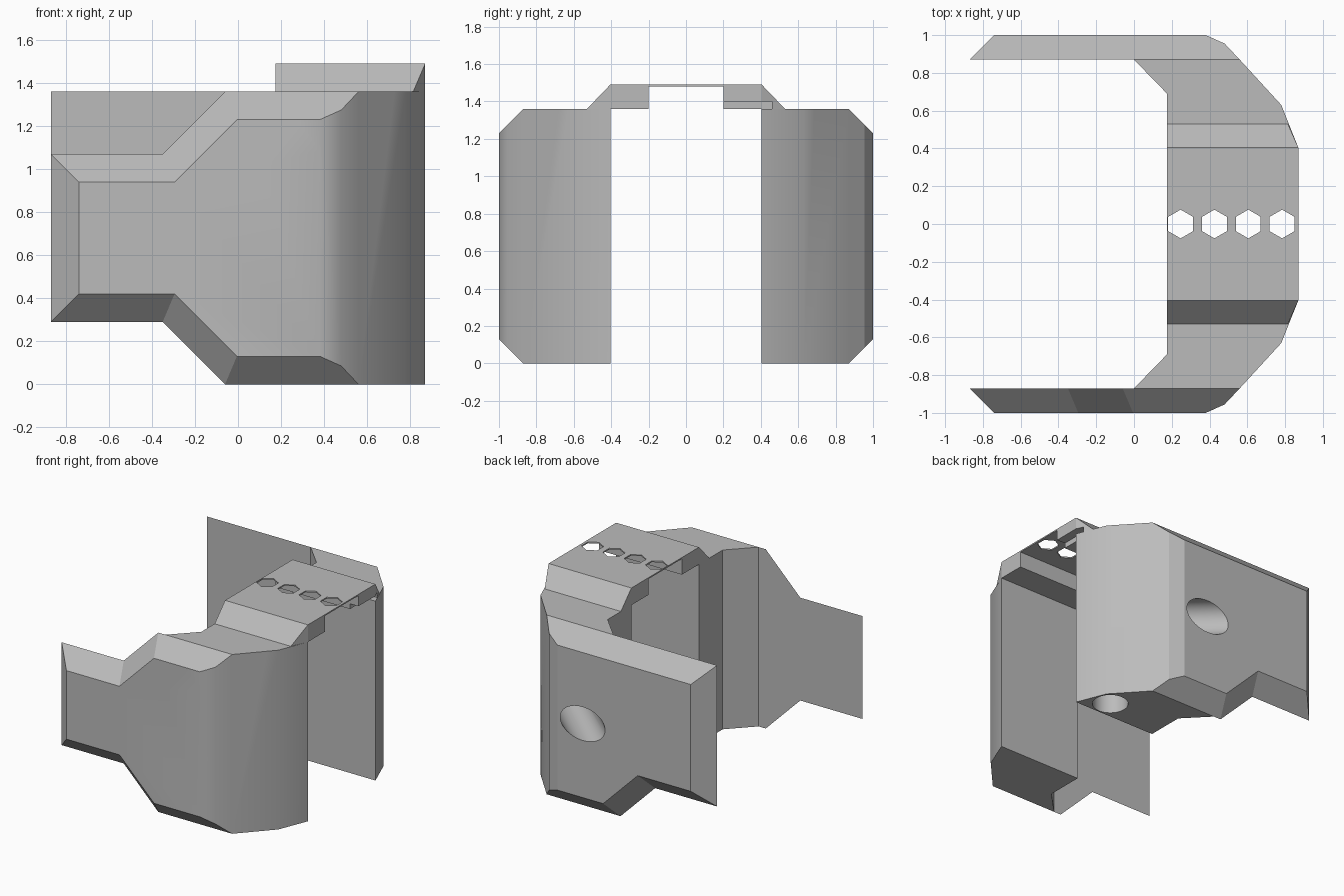
import bpy, bmesh, math
from mathutils import Vector

if "Cube" in bpy.data.objects:
    bpy.data.objects.remove(bpy.data.objects["Cube"], do_unlink=True)

grey = bpy.data.materials.new("plain_grey")
grey.use_nodes = True
colour = (0.5, 0.5, 0.5, 1)
grey.diffuse_color = colour
grey.node_tree.nodes["Principled BSDF"].inputs["Base Color"].default_value = colour


def loft(name, *rings):
    """Closed solid through matching rings of 3D points."""
    bm = bmesh.new()
    loops = [[bm.verts.new(p) for p in ring] for ring in rings]
    n = len(loops[0])
    for a, b in zip(loops, loops[1:]):
        for i in range(n):
            j = (i + 1) % n
            bm.faces.new((a[i], a[j], b[j], b[i]))
    bm.faces.new(loops[0])
    bm.faces.new(loops[-1])
    bmesh.ops.recalc_face_normals(bm, faces=bm.faces)
    mesh = bpy.data.meshes.new(name)
    bm.to_mesh(mesh)
    bm.free()
    mesh.materials.append(grey)
    ob = bpy.data.objects.new(name, mesh)
    bpy.context.collection.objects.link(ob)
    return ob


def plan(name, pts, z0, z1):
    return loft(name, *[[(x, y, z) for x, y in pts] for z in (z0, z1)])


def rod(name, start, end, radius, sides=48):
    start, end = Vector(start), Vector(end)
    turn = (end - start).to_track_quat('Z', 'Y')
    angles = [2 * math.pi * i / sides for i in range(sides)]
    ring = [turn @ Vector((radius * math.sin(a), radius * math.cos(a), 0)) for a in angles]
    return loft(name, [start + p for p in ring], [end + p for p in ring])


def combine(ob, cutter, operation):
    """Apply a boolean and discard the helper."""
    bpy.ops.object.select_all(action='DESELECT')
    bpy.context.view_layer.objects.active = ob
    ob.select_set(True)
    mod = ob.modifiers.new("cut", 'BOOLEAN')
    mod.object, mod.operation, mod.solver = cutter, operation, 'EXACT'
    bpy.ops.object.modifier_apply(modifier=mod.name)
    bpy.data.objects.remove(cutter, do_unlink=True)


def smooth(ob, degrees):
    bpy.ops.object.select_all(action='DESELECT')
    bpy.context.view_layer.objects.active = ob
    ob.select_set(True)
    bpy.ops.object.shade_smooth_by_angle(angle=math.radians(degrees))


# Plan of one side body, measured away from the centre line
SIDE = [(-.87, .87), (-.74, 1), (.38, 1), (.48, .955), (.56, .87), (.78, .63),
        (.87, .405), (.175, .405), (.175, .69), (0, .87)]
# Side outlines where the bevel starts and where it ends
LOW_IN = [(1.1, 0), (-.06, 0), (-.35, .29), (-.88, .29)]
LOW_OUT = [(1.1, .13), (-.005, .13), (-.295, .42), (-.88, .42)]


def side_body(name, s, notched_top):
    body = plan(name, [(x, s * y) for x, y in SIDE], 0, 1.36)

    def outline(low, y):
        high = [(x, 1.36 - z) for x, z in reversed(low)]
        if not notched_top:
            high = [(x, high[-1][1]) for x, z in high]
        return [(x, s * y, z) for x, z in low + high]

    envelope = loft("envelope", outline(LOW_IN, .3), outline(LOW_IN, .87),
                    outline(LOW_OUT, 1))
    combine(body, envelope, 'INTERSECT')
    return body


front = side_body("front_body", -1, True)
back = side_body("back_body", 1, False)

# Angled channel through the back body meeting a vertical bore
combine(back, rod("bore", (.67, .54, -.1), (.67, .54, .69), .125), 'DIFFERENCE')
combine(back, rod("channel", (.017, 1.137, .69), (.67, .54, .69), .127), 'DIFFERENCE')
smooth(front, 30)
smooth(back, 21)

# Raised bridge joining the two bodies, trimmed to the rounded plan
half = [(.2, 1.48), (.2, 1.36), (.53, 1.36), (.405, 1.49)]
section = half + [(-y, z) for y, z in reversed(half)]
bridge = loft("bridge", *[[(x, y, z) for y, z in section] for x in (.175, 1)])
edge = [(.81, .54), (.87, .405)]
trim = plan("trim", [(0, -.6), (.785, -.6)] + [(x, -y) for x, y in edge]
            + edge[::-1] + [(.785, .6), (0, .6)], 1.2, 1.6)
combine(bridge, trim, 'INTERSECT')

# Small notch under the outer end of the bridge
combine(bridge, plan("notch", [(.8, .19), (.9, .19), (.9, .46), (.8, .46)], 1.3, 1.4),
        'DIFFERENCE')

# Row of hexagonal holes
for i in range(4):
    x = .247 + .179 * i
    combine(bridge, rod("hex_hole", (x, 0, 1.4), (x, 0, 1.6), .076, 6), 'DIFFERENCE')
